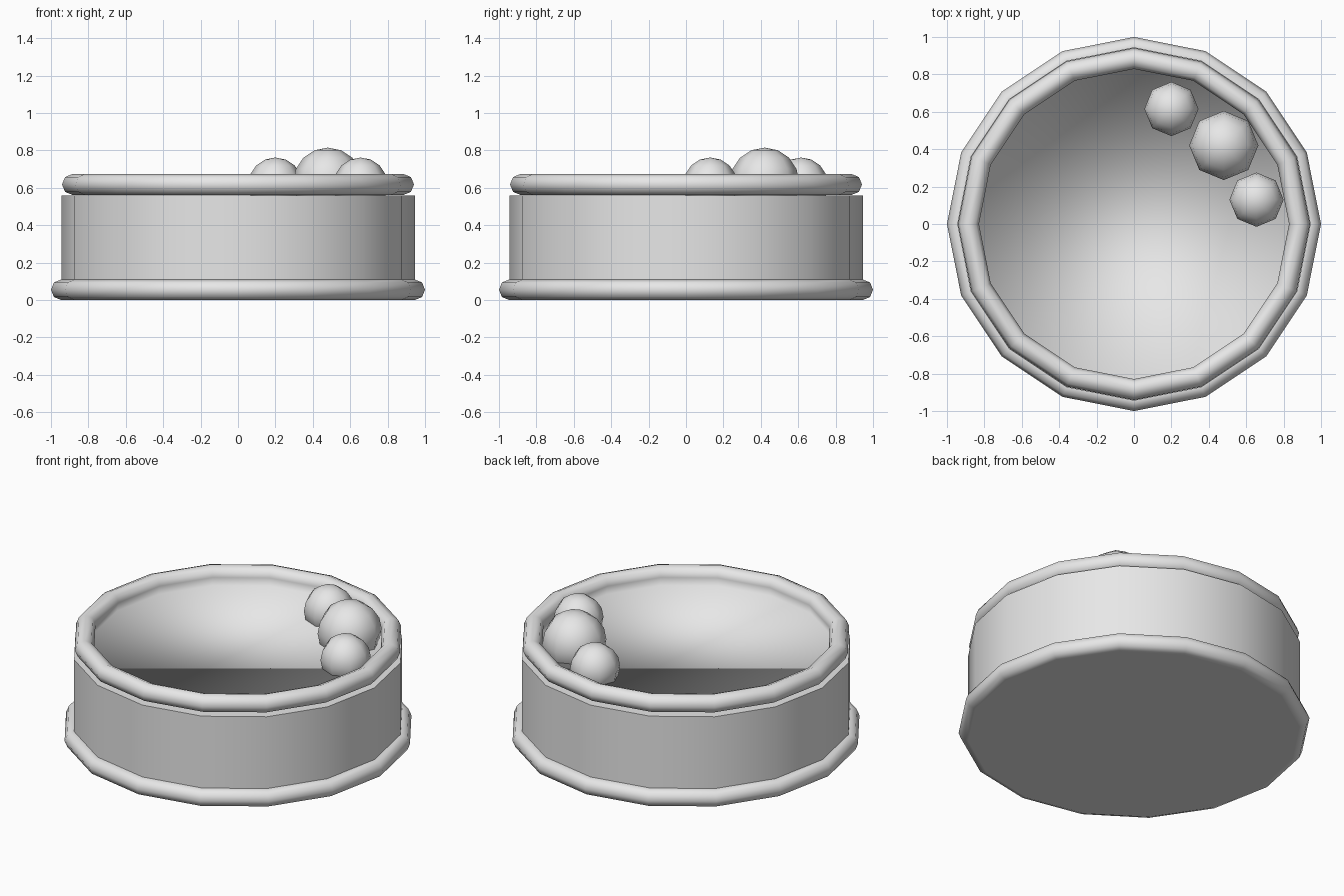
import bpy, bmesh, math
from mathutils import Matrix

cube = bpy.data.objects.get("Cube")
if cube:
    bpy.data.objects.remove(cube, do_unlink=True)

SIDES = 16

grey = bpy.data.materials.new("plain_grey")
grey.use_nodes = True
grey.diffuse_color = (0.8, 0.8, 0.8, 1)
grey.node_tree.nodes["Principled BSDF"].inputs["Base Color"].default_value = (0.8, 0.8, 0.8, 1)


def finish(bm, name, angle=180):
    """Turn a bmesh into a smooth shaded object."""
    bmesh.ops.recalc_face_normals(bm, faces=bm.faces)
    mesh = bpy.data.meshes.new(name)
    bm.to_mesh(mesh)
    bm.free()
    mesh.materials.append(grey)
    ob = bpy.data.objects.new(name, mesh)
    bpy.context.collection.objects.link(ob)
    bpy.ops.object.select_all(action='DESELECT')
    ob.select_set(True)
    bpy.context.view_layer.objects.active = ob
    if angle < 180:
        bpy.ops.object.shade_smooth_by_angle(angle=math.radians(angle))
    else:
        bpy.ops.object.shade_smooth()
    return ob


def lathe(profile, closed=False, cap_start=False, cap_end=False):
    """Spin (radius, height) points around z."""
    bm = bmesh.new()
    turns = [2 * math.pi * i / SIDES for i in range(SIDES)]
    rings = [[bm.verts.new((r * math.cos(a), r * math.sin(a), z)) for a in turns]
             for r, z in profile]
    pairs = list(zip(rings, rings[1:]))
    if closed:
        pairs.append((rings[-1], rings[0]))
    for low, high in pairs:
        for i in range(SIDES):
            j = (i + 1) % SIDES
            bm.faces.new((low[i], low[j], high[j], high[i]))
    if cap_start:
        bm.faces.new(rings[0])
    if cap_end:
        bm.faces.new(rings[-1])
    return bm


def tube(major, minor, z, angles):
    return [(major + minor * math.cos(math.radians(a)),
             z + minor * math.sin(math.radians(a))) for a in angles]


# Straight outer wall with a flat underside
finish(lathe([(0.945, 0), (0.945, 0.56)], cap_start=True, cap_end=True), "body", 40)

# Rounded ring around the foot
finish(lathe(tube(0.945, 0.055, 0.055, range(0, 360, 45)), closed=True), "base_ring")

# Rounded rim whose inner side runs softly into the shallow floor
rim = [(0.84, 0.563)] + tube(0.885, 0.056, 0.618, range(180, -91, -45))
finish(lathe(rim, cap_start=True), "rim_and_floor")

# Three balls resting against the rim
for name, x, y, z, r in (("large_ball", 0.48, 0.42, 0.63, 0.185),
                         ("back_ball", 0.20, 0.615, 0.617, 0.145),
                         ("side_ball", 0.655, 0.13, 0.617, 0.145)):
    bm = bmesh.new()
    bmesh.ops.create_uvsphere(bm, u_segments=8, v_segments=8, radius=r,
                              matrix=Matrix.Translation((x, y, z)))
    finish(bm, name)
